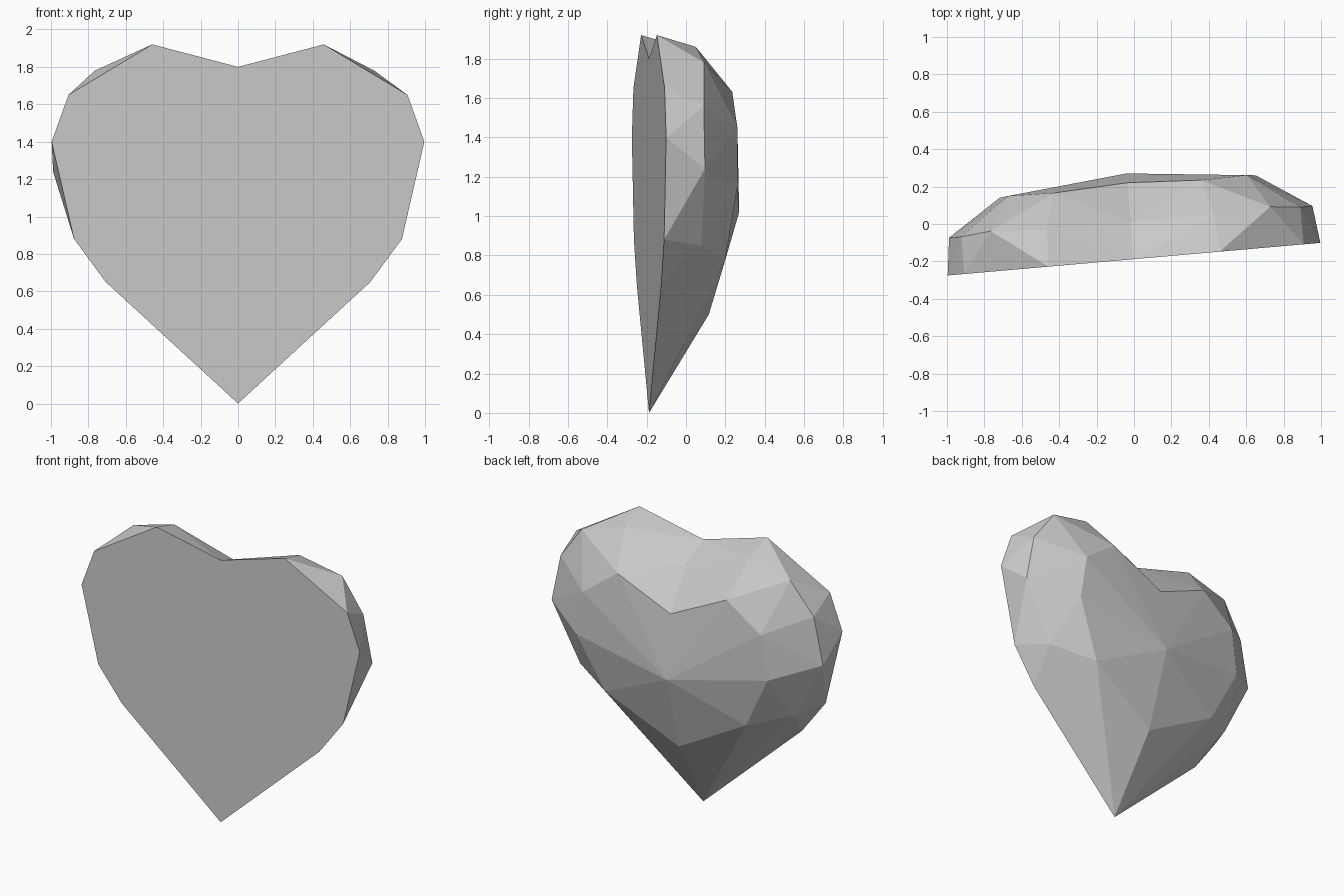
import bpy, bmesh, math

default = bpy.data.objects.get("Cube")
if default:
    bpy.data.objects.remove(default, do_unlink=True)

grey = bpy.data.materials.new("stone_grey")
grey.use_nodes = True
colour = (0.6, 0.6, 0.6, 1)
grey.diffuse_color = colour
grey.node_tree.nodes["Principled BSDF"].inputs["Base Color"].default_value = colour

# Half of the heart as (sideways, depth, height)
rim = [(0, 0, 0), (.71, 0, .65), (.88, 0, .88), (1, 0, 1.4),
       (.91, 0, 1.65), (.46, 0, 1.92), (0, 0, 1.8)]
shoulder = [(.77, .2, .85), (.975, .2, 1.24), (.91, .2, 1.56),
            (.75, .216, 1.78), (.45, .2, 1.86), (0, .2, 1.71)]
dome = [(.504, .345, .777), (.687, .39, 1.145), (.64, .395, 1.449),
        (.393, .39, 1.632), (0, .41, 1.453), (0, .46, 1.02), (0, .305, .5)]

# Faceted shell of one half, left open along the middle
bm = bmesh.new()
for point in rim + shoulder + dome:
    bm.verts.new(point)
bmesh.ops.convex_hull(bm, input=bm.verts)
middle = [f for f in bm.faces if all(abs(v.co.x) < 1e-4 for v in f.verts)]
bmesh.ops.delete(bm, geom=middle, context='FACES')
loose = [e for e in bm.edges if not e.link_faces]
bmesh.ops.delete(bm, geom=loose, context='EDGES')

# Mirror the other half and weld the middle
copy = bmesh.ops.duplicate(bm, geom=bm.verts[:] + bm.edges[:] + bm.faces[:])["geom"]
for v in [g for g in copy if isinstance(g, bmesh.types.BMVert)]:
    v.co.x *= -1
bmesh.ops.remove_doubles(bm, verts=bm.verts, dist=1e-4)
bmesh.ops.recalc_face_normals(bm, faces=bm.faces)

mesh = bpy.data.meshes.new("faceted_heart")
bm.to_mesh(mesh)
bm.free()
mesh.materials.append(grey)

# Turned slightly about the vertical
heart = bpy.data.objects.new("faceted_heart", mesh)
heart.rotation_euler.z = math.radians(5)
heart.location.y = -.188
bpy.context.collection.objects.link(heart)
